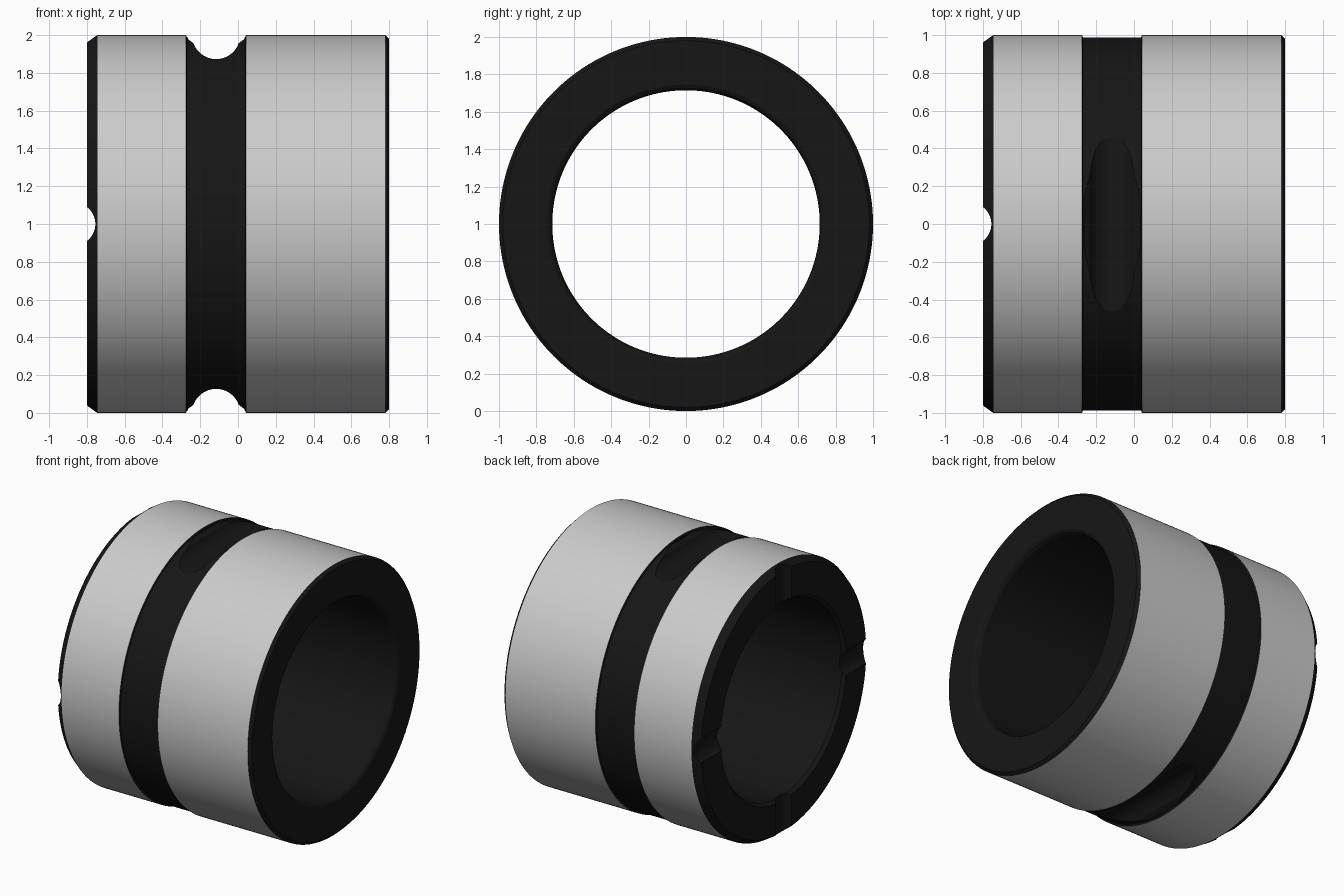
import bpy, bmesh, math
from mathutils import Vector

if "Cube" in bpy.data.objects:
    bpy.data.objects.remove(bpy.data.objects["Cube"])

AXIS_Z = 1.0   # height of the sleeve axis
SEGS = 160


def mesh_object(name, bm):
    bmesh.ops.recalc_face_normals(bm, faces=bm.faces)
    me = bpy.data.meshes.new(name)
    bm.to_mesh(me)
    bm.free()
    ob = bpy.data.objects.new(name, me)
    bpy.context.collection.objects.link(ob)
    return ob


def lathe_x(name, profile):
    """Revolve a closed (x, radius) profile around the x axis."""
    bm = bmesh.new()
    rings = []
    for i in range(SEGS):
        a = 2 * math.pi * i / SEGS
        rings.append([bm.verts.new((x, r * math.cos(a), AXIS_Z + r * math.sin(a)))
                      for x, r in profile])
    n = len(profile)
    for i in range(SEGS):
        p, q = rings[i], rings[(i + 1) % SEGS]
        for j in range(n):
            k = (j + 1) % n
            bm.faces.new((p[j], p[k], q[k], q[j]))
    return mesh_object(name, bm)


def prism_cutter(name, outline, turn=0.0):
    """Extrude an (x, height) outline along y, then turn it around the sleeve axis."""
    bm = bmesh.new()
    c, s = math.cos(turn), math.sin(turn)
    ends = [[bm.verts.new((x, y * c - h * s, AXIS_Z + y * s + h * c))
             for x, h in outline] for y in (-1.3, 1.3)]
    n = len(outline)
    bm.faces.new(ends[0])
    bm.faces.new(ends[1])
    for j in range(n):
        k = (j + 1) % n
        bm.faces.new((ends[0][j], ends[0][k], ends[1][k], ends[1][j]))
    ob = mesh_object(name, bm)
    ob.hide_render = True
    return ob


# Sleeve body: bore, chamfered ends and shallow ring groove
sleeve = lathe_x("sleeve", [
    (-0.80, 0.735), (-0.80, 0.965), (-0.745, 1.0), (-0.275, 1.0), (-0.270, 0.988),
    (0.037, 0.988), (0.042, 1.0), (0.78, 1.0), (0.80, 0.98), (0.80, 0.745),
    (0.79, 0.728), (0.765, 0.715), (-0.775, 0.715)])

# Deep scoops in the groove, top and bottom
gx, gr = -0.116, 0.127
arc = [(gx + gr * math.cos(a), 1.0 + gr * math.sin(a))
       for a in (math.radians(200 + 140 * i / 28) for i in range(29))]
scoop = [(gx - 0.15, 1.1), (gx - 0.15, 0.98)] + arc + [(gx + 0.15, 0.98), (gx + 0.15, 1.1)]
cutters = [prism_cutter("scoop_cutter", scoop, t) for t in (0, math.pi)]

# Four rounded notches across the left end face
notch = [(-0.8675 + 0.1125 * math.cos(a), 0.1125 * math.sin(a))
         for a in (2 * math.pi * i / 48 for i in range(48))]
cutters += [prism_cutter("notch_cutter", notch, t) for t in (0, math.pi / 2)]

bpy.context.view_layer.objects.active = sleeve
sleeve.select_set(True)
for cutter in cutters:
    mod = sleeve.modifiers.new("cut", 'BOOLEAN')
    mod.operation = 'DIFFERENCE'
    mod.solver = 'EXACT'
    mod.object = cutter
    bpy.ops.object.modifier_apply(modifier=mod.name)
for cutter in cutters:
    bpy.data.objects.remove(cutter, do_unlink=True)

# Dark finish everywhere except the ground outer bands, which stay plain grey
dark = bpy.data.materials.new("dark_finish")
dark.diffuse_color = (0.008, 0.008, 0.008, 1)
dark.use_nodes = True
dark.node_tree.nodes["Principled BSDF"].inputs["Base Color"].default_value = dark.diffuse_color
me = sleeve.data
me.materials.clear()
me.materials.append(None)
me.materials.append(dark)
for f in me.polygons:
    outer = all(Vector((me.vertices[v].co.y, me.vertices[v].co.z - AXIS_Z)).length > 0.997
                for v in f.vertices)
    f.material_index = 0 if outer else 1

bpy.ops.object.shade_smooth_by_angle(angle=math.radians(25))
